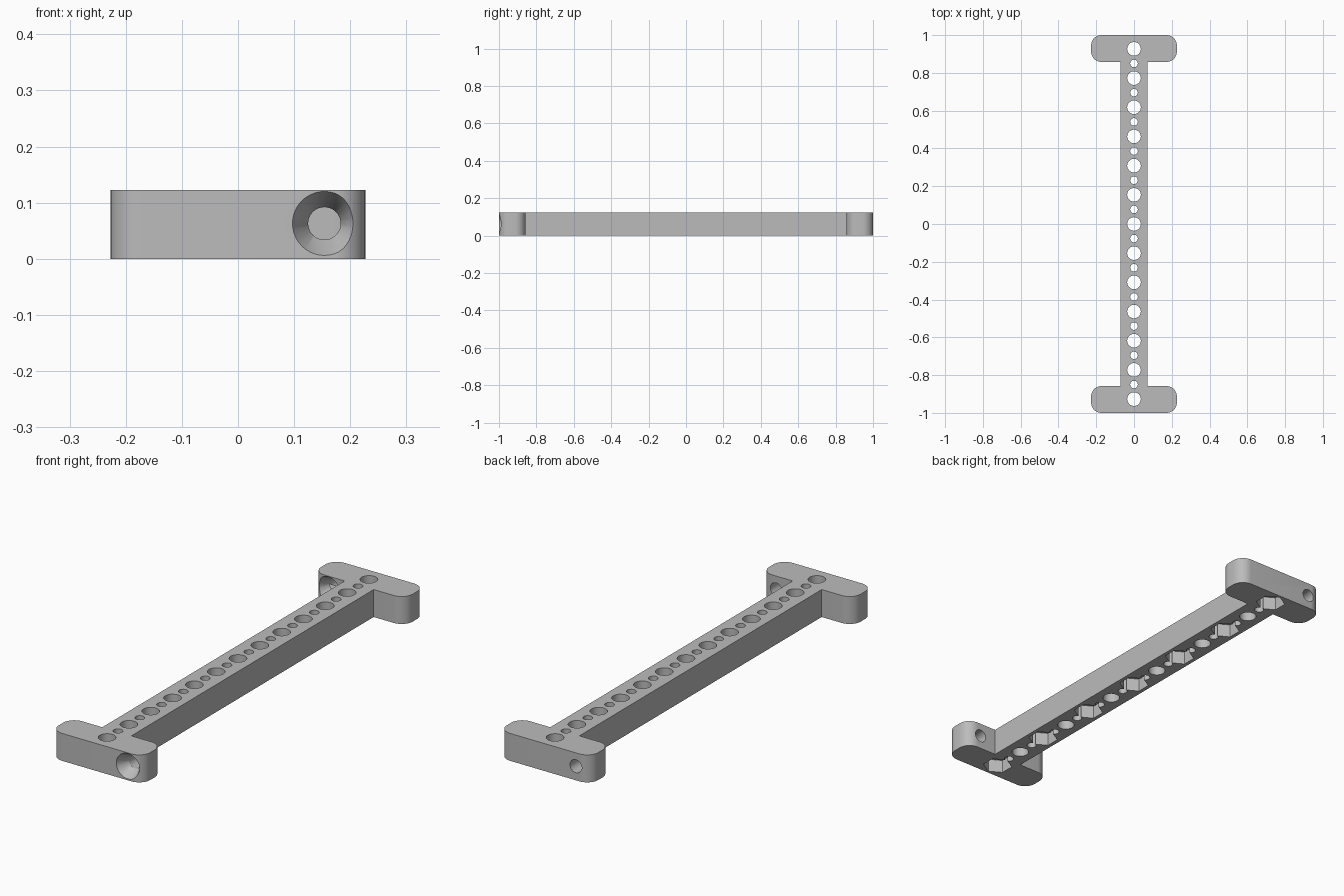
import bpy, bmesh, math
from mathutils import Matrix, Vector

cube = bpy.data.objects.get("Cube")
if cube:
    bpy.data.objects.remove(cube, do_unlink=True)

HEIGHT = 0.123
BAR_HALF, END_HALF = 0.072, 0.227
END_INNER, END_OUTER, CORNER = 0.858, 1.0, 0.055
PITCH = 0.1545

grey = bpy.data.materials.new("plain grey")
grey.use_nodes = True
colour = (0.5, 0.5, 0.5, 1)
grey.diffuse_color = colour
grey.node_tree.nodes["Principled BSDF"].inputs["Base Color"].default_value = colour


def make_object(name, bm):
    bmesh.ops.recalc_face_normals(bm, faces=bm.faces)
    mesh = bpy.data.meshes.new(name)
    bm.to_mesh(mesh)
    bm.free()
    obj = bpy.data.objects.new(name, mesh)
    bpy.context.collection.objects.link(obj)
    mesh.materials.append(grey)
    return obj


def arc(cx, cy, start, steps=10):
    angles = [math.radians(start + 90 * i / steps) for i in range(steps + 1)]
    return [(cx + CORNER * math.cos(a), cy + CORNER * math.sin(a)) for a in angles]


# Bar with a rounded crosspiece at each end, as one extruded outline
right = END_HALF - CORNER
quarter = [(BAR_HALF, END_INNER)]
quarter += arc(right, END_INNER + CORNER, -90) + arc(right, END_OUTER - CORNER, 0)
half = quarter + [(-x, y) for x, y in reversed(quarter)]
outline = half + [(-x, -y) for x, y in half]
bm = bmesh.new()
base = bm.faces.new([bm.verts.new((x, y, 0)) for x, y in outline])
top = bmesh.ops.extrude_face_region(bm, geom=[base])["geom"]
bmesh.ops.translate(bm, vec=(0, 0, HEIGHT),
                    verts=[v for v in top if isinstance(v, bmesh.types.BMVert)])
body = make_object("mounting_bar", bm)


def cut(name, shapes):
    """Subtract cones given as (centre, start radius, end radius, length, sides, along_y)."""
    bm = bmesh.new()
    for centre, r1, r2, length, sides, along_y in shapes:
        turn = Matrix.Rotation(-math.pi / 2 if along_y else 0, 4, "X")
        bmesh.ops.create_cone(bm, cap_ends=True, segments=sides, radius1=r1, radius2=r2,
                              depth=length, matrix=Matrix.Translation(Vector(centre)) @ turn)
    cutter = make_object(name, bm)
    cutter.hide_render = True
    mod = body.modifiers.new(name, "BOOLEAN")
    mod.operation, mod.solver, mod.object = "DIFFERENCE", "EXACT", cutter
    bpy.context.view_layer.objects.active = body
    bpy.ops.object.modifier_apply(modifier=name)
    bpy.data.objects.remove(cutter, do_unlink=True)


# Alternating large and small holes down the bar
holes = []
for i in range(-12, 13):
    r = 0.036 if i % 2 == 0 else 0.02
    holes.append(((0, i * PITCH / 2, HEIGHT / 2), r, r, 0.3, 40, False))
cut("bar_holes", holes)

# Hexagonal nut pockets under every second large hole
POCKET = 0.06
cut("nut_pockets", [((0, i * PITCH, 0), 0.063, 0.063, POCKET * 2, 6, False)
                    for i in range(-6, 7, 2)])

# One bolt hole through each crosspiece, countersunk on the side facing the front
bolts, sinks = [], []
SINK, SLOPE, EXTRA = 0.05, 0.56, 0.004
for x, face in ((0.154, -END_OUTER), (-0.154, END_INNER)):
    bolts.append(((x, face + 0.07, 0.063), 0.029, 0.029, 0.3, 40, True))
    sinks.append(((x, face + (SINK - EXTRA) / 2, 0.063),
                  0.057 + EXTRA * SLOPE, 0.029, SINK + EXTRA, 40, True))
cut("bolt_holes", bolts)
cut("countersinks", sinks)

# Smooth the round walls, keep the hard edges
bpy.ops.object.select_all(action="DESELECT")
body.select_set(True)
bpy.context.view_layer.objects.active = body
bpy.ops.object.shade_smooth_by_angle(angle=math.radians(30))
